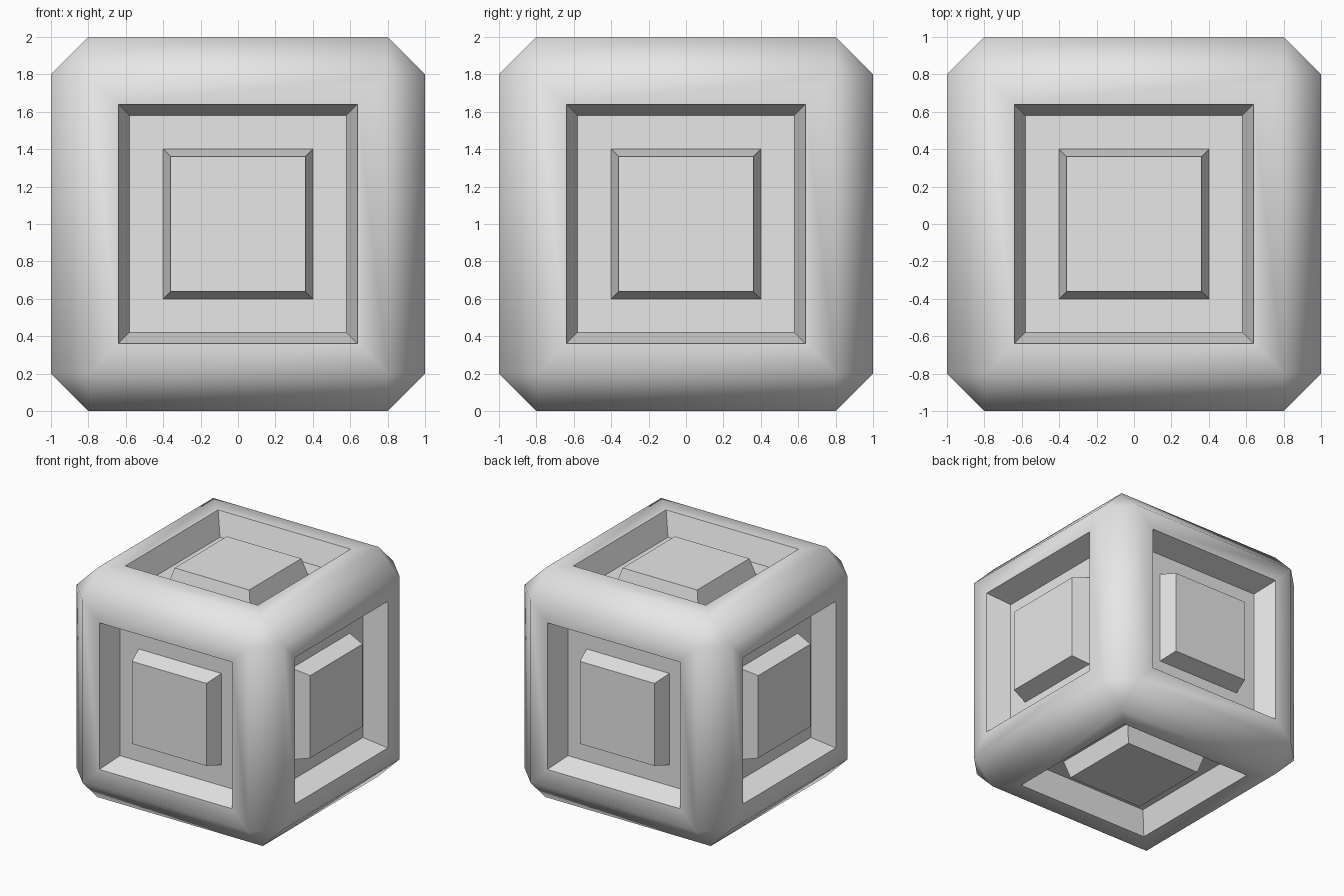
import bpy
import bmesh
import math
from mathutils import Vector

default = bpy.data.objects.get("Cube")
if default:
    bpy.data.objects.remove(default, do_unlink=True)

# Plain grey material
grey = bpy.data.materials.new("light_grey")
grey.use_nodes = True
colour = (0.8, 0.8, 0.8, 1.0)
grey.diffuse_color = colour
grey.node_tree.nodes["Principled BSDF"].inputs["Base Color"].default_value = colour

# Block with chamfered edges and triangular corners
bm = bmesh.new()
bmesh.ops.create_cube(bm, size=2.0)
bmesh.ops.bevel(bm, geom=bm.edges[:], offset=0.2, offset_type='OFFSET',
                segments=1, profile=0.5, affect='EDGES')
bm.normal_update()
panels = [f for f in bm.faces if max(abs(c) for c in f.normal) > 0.99]

# Each side: flat rim, recess wall, recess floor, raised central pad
for thickness, depth in ((0.16, 0), (0.06, -0.2), (0.18, 0), (0.04, 0.15)):
    bmesh.ops.inset_individual(bm, faces=panels, thickness=thickness,
                               depth=depth, use_even_offset=True)
    bm.normal_update()

# Smooth the chamfers, keep the recess and pad edges crisp
for face in bm.faces:
    face.smooth = True
for edge in bm.edges:
    edge.smooth = edge.calc_face_angle(0) < math.radians(60)
bmesh.ops.translate(bm, verts=bm.verts[:], vec=Vector((0, 0, 1)))

mesh = bpy.data.meshes.new("panelled_block")
bm.to_mesh(mesh)
bm.free()
mesh.materials.append(grey)
block = bpy.data.objects.new("panelled_block", mesh)
bpy.context.collection.objects.link(block)
